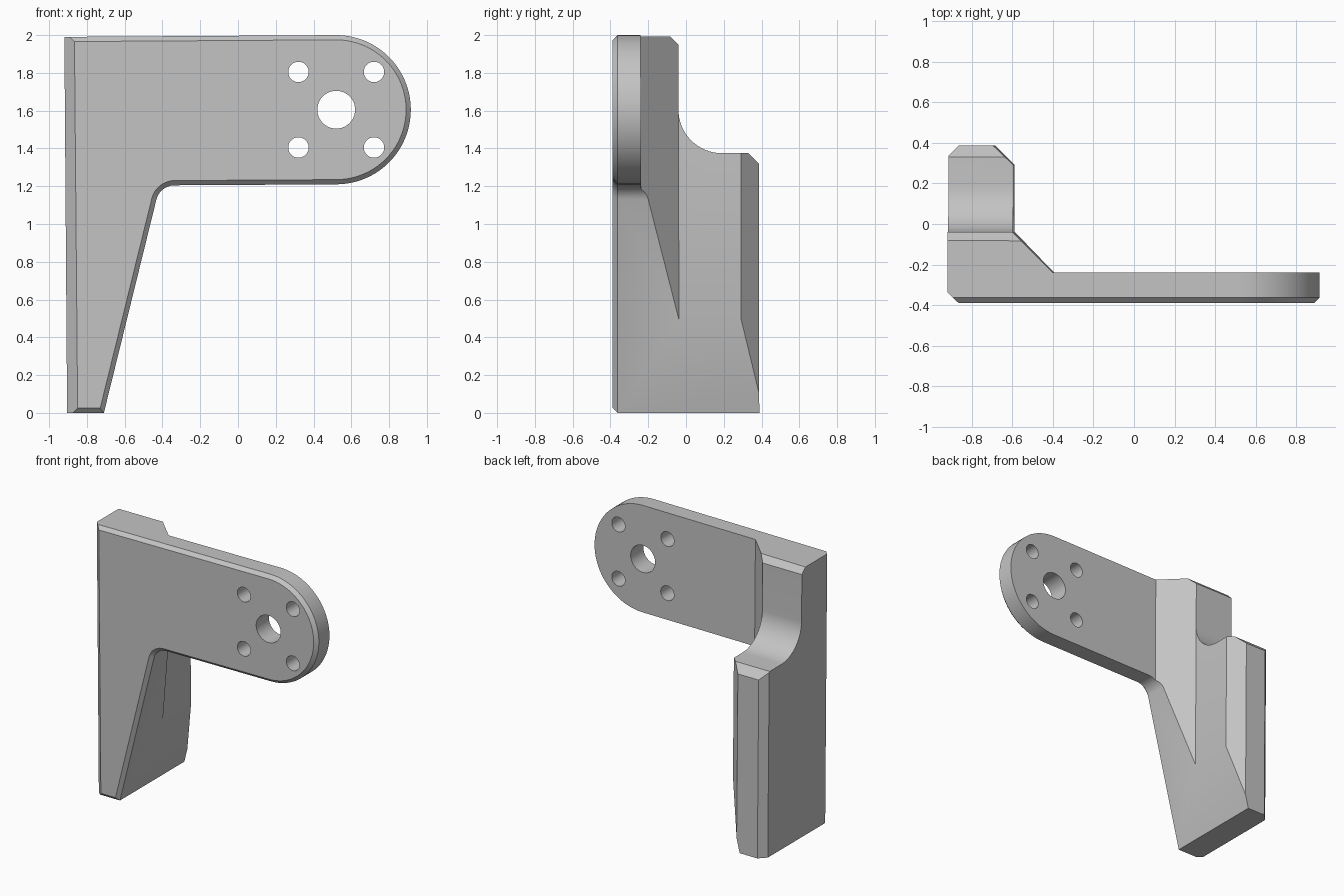
import bpy, bmesh
from math import cos, sin, radians
from mathutils import Vector

old = bpy.data.objects.get("Cube")
if old:
    bpy.data.objects.remove(old, do_unlink=True)

metal = bpy.data.materials.new("plain grey")
metal.use_nodes = True
GREY = (0.55, 0.55, 0.55, 1)
metal.diffuse_color = GREY
metal.node_tree.nodes["Principled BSDF"].inputs["Base Color"].default_value = GREY


def arc(cx, cy, r, a0, a1, n):
    """Points along an arc, angles in degrees."""
    angles = [radians(a0 + (a1 - a0) * i / n) for i in range(n + 1)]
    return [(cx + r * cos(a), cy + r * sin(a)) for a in angles]


def prism(name, profile, place, sweep, chamfer=0):
    """Sweep a flat profile; place() maps each 2D point to 3D."""
    bm = bmesh.new()
    cap = bm.faces.new([bm.verts.new(place(*p)) for p in profile])
    rim = list(cap.edges)
    grown = bmesh.ops.extrude_face_region(bm, geom=[cap], use_keep_orig=True)
    moved = [g for g in grown["geom"] if isinstance(g, bmesh.types.BMVert)]
    bmesh.ops.translate(bm, verts=moved, vec=Vector(sweep))
    bmesh.ops.recalc_face_normals(bm, faces=bm.faces)
    if chamfer:
        bmesh.ops.bevel(bm, geom=rim, offset=chamfer, segments=1, affect='EDGES')
    mesh = bpy.data.meshes.new(name)
    bm.to_mesh(mesh)
    bm.free()
    mesh.materials.append(metal)
    obj = bpy.data.objects.new(name, mesh)
    bpy.context.collection.objects.link(obj)
    return obj


def combine(obj, other, operation):
    """Apply a boolean, then drop the helper."""
    mod = obj.modifiers.new(operation, 'BOOLEAN')
    mod.operation, mod.object, mod.solver = operation, other, 'EXACT'
    bpy.context.view_layer.objects.active = obj
    bpy.ops.object.modifier_apply(modifier=mod.name)
    bpy.data.objects.remove(other, do_unlink=True)


# Front outline: rounded arm, filleted inner corner and tapering leg
outline = [(-1, 1.99)]
outline += arc(0.52, 1.605, 0.395, 90, -90, 40)
outline += arc(-0.335, 1.105, 0.1, 90, 166, 10)
outline += [(-0.71, 0), (-1, 0)]
bracket = prism("bracket", outline, lambda x, z: (x, -0.388, z), (0, 0.9, 0), 0.025)

# Plan section: thin plate, sloping web and chamfered rear column
plan = [(-0.92, -0.335), (-0.805, -0.45), (1.1, -0.45), (1.1, -0.24),
        (-0.4, -0.24), (-0.6, -0.04), (-0.6, 0.29), (-0.7, 0.385),
        (-0.87, 0.385), (-0.92, 0.335)]
section = prism("plan_section", plan,
                lambda x, y: (x + 0.016, y + 0.003, -0.1), (-0.016, -0.003, 2.2))
combine(bracket, section, 'INTERSECT')

# Side outline: chamfered top and rounded step behind
side = [(-0.5, -0.1), (0.5, -0.1), (0.5, 1.205), (0.33, 1.375)]
side += arc(0.19, 1.605, 0.23, 270, 180, 16)
side += [(-0.04, 1.95), (-0.19, 2.1), (-0.5, 2.1)]
step = prism("side_section", side, lambda y, z: (-1.2, y, z), (2.4, 0, 0))
combine(bracket, step, 'INTERSECT')

# Central bore and four bolt holes
holes = [(0.52, 1.605, 0.1)]
holes += [(0.52 + sx * 0.2, 1.605 + sz * 0.2, 0.054) for sx in (-1, 1) for sz in (-1, 1)]
for x, z, r in holes:
    hole = prism("hole_cutter", arc(x, z, r, 0, 352.5, 47),
                 lambda u, v: (u, -0.6, v), (0, 0.6, 0))
    combine(bracket, hole, 'DIFFERENCE')

bpy.ops.object.select_all(action='DESELECT')
bracket.select_set(True)
bpy.context.view_layer.objects.active = bracket
bpy.ops.object.shade_smooth_by_angle(angle=radians(25))
